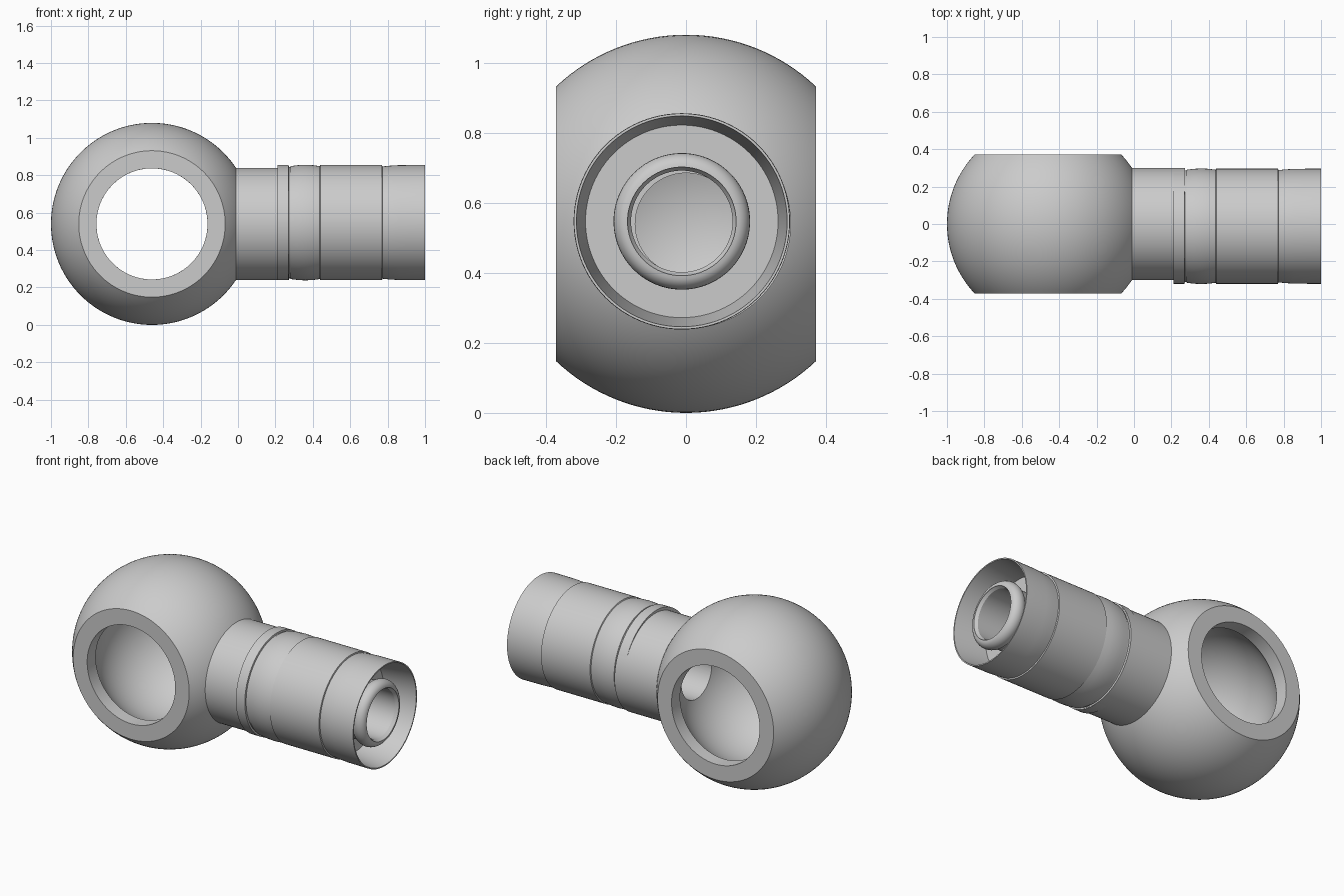
import bpy, bmesh
from math import sin, cos, pi, radians, asin

cube = bpy.data.objects.get("Cube")
if cube:
    bpy.data.objects.remove(cube, do_unlink=True)

# Single bare-metal colour
metal = bpy.data.materials.new("grey metal")
metal.use_nodes = True
GREY = (0.6, 0.6, 0.6, 1.0)
metal.diffuse_color = GREY
metal.node_tree.nodes["Principled BSDF"].inputs["Base Color"].default_value = GREY


def lathe(name, profile, axis, centre, steps=96):
    """Turn a closed (along, radius) profile around the x or y axis."""
    bm = bmesh.new()
    rings = []
    for i in range(steps):
        a = 2 * pi * i / steps
        ring = []
        for t, r in profile:
            u, v = r * cos(a), r * sin(a)
            p = (t, u, v) if axis == "x" else (u, t, v)
            ring.append(bm.verts.new([c + d for c, d in zip(centre, p)]))
        rings.append(ring)
    n = len(profile)
    for i in range(steps):
        a, b = rings[i], rings[(i + 1) % steps]
        for j in range(n):
            k = (j + 1) % n
            bm.faces.new((a[j], a[k], b[k], b[j]))
    bmesh.ops.recalc_face_normals(bm, faces=bm.faces)
    mesh = bpy.data.meshes.new(name)
    bm.to_mesh(mesh)
    bm.free()
    mesh.materials.append(metal)
    obj = bpy.data.objects.new(name, mesh)
    bpy.context.collection.objects.link(obj)
    return obj


def activate(obj):
    bpy.ops.object.select_all(action="DESELECT")
    obj.select_set(True)
    bpy.context.view_layer.objects.active = obj


def arc(radius, limit, count):
    """Sphere section between -limit and +limit along the axis."""
    a = asin(limit / radius)
    angles = [-a + 2 * a * i / count for i in range(count + 1)]
    return [(radius * sin(t), radius * cos(t)) for t in angles]


BALL = (-0.46, 0, 0.54)
NECK = (0, 0, 0.54)
SLEEVE = (0, -0.012, 0.547)
BORE = 0.145

# Hollow ball with flat faces, short bored lips and a round cavity
outer = arc(0.54, 0.372, 32)
inner = arc(0.415, 0.29, 28)[::-1]
ball = lathe("ball_housing",
             outer + [(0.372, 0.297)] + inner + [(-0.372, 0.297)],
             "y", BALL, 128)

# Side port drilled into the cavity
bpy.ops.mesh.primitive_cylinder_add(vertices=96, radius=BORE, depth=0.5,
                                    location=(-0.05, 0, 0.54),
                                    rotation=(0, pi / 2, 0))
cutter = bpy.context.object
cutter.name = "port_cutter"
cutter.hide_render = True
cut = ball.modifiers.new("port", "BOOLEAN")
cut.operation = "DIFFERENCE"
cut.solver = "EXACT"
cut.object = cutter
activate(ball)
bpy.ops.object.modifier_apply(modifier=cut.name)
bpy.data.objects.remove(cutter, do_unlink=True)

# Plain neck joining the ball to the sleeve
neck = lathe("neck", [(-0.05, BORE), (-0.05, 0.3), (0.272, 0.3), (0.272, BORE)],
             "x", NECK)

# Sleeve: collar, groove, slight barrel, body, tapered end
body = [(0.21, BORE), (0.21, 0.308), (0.27, 0.308), (0.272, 0.298),
        (0.28, 0.298), (0.282, 0.302), (0.32, 0.307), (0.36, 0.309),
        (0.4, 0.307), (0.437, 0.302), (0.44, 0.308), (0.77, 0.308),
        (0.772, 0.3), (0.81, 0.304), (0.86, 0.307), (1.0, 0.308)]
# Thin rim, conical socket, recessed floor
socket = [(1.0, 0.301), (0.8, 0.275), (0.8, 0.172), (0.89, 0.172)]
# Rounded bead on the nipple inside the socket
bead = [(0.94 - 0.045 * cos(t), 0.155 + 0.04 * sin(t))
        for t in [radians(30 + 15 * i) for i in range(11)]]
sleeve = lathe("sleeve_with_nipple",
               body + socket + bead + [(0.98, 0.155), (0.965, BORE)],
               "x", SLEEVE)

for part in (ball, neck, sleeve):
    activate(part)
    bpy.ops.object.shade_smooth_by_angle(angle=radians(30))
